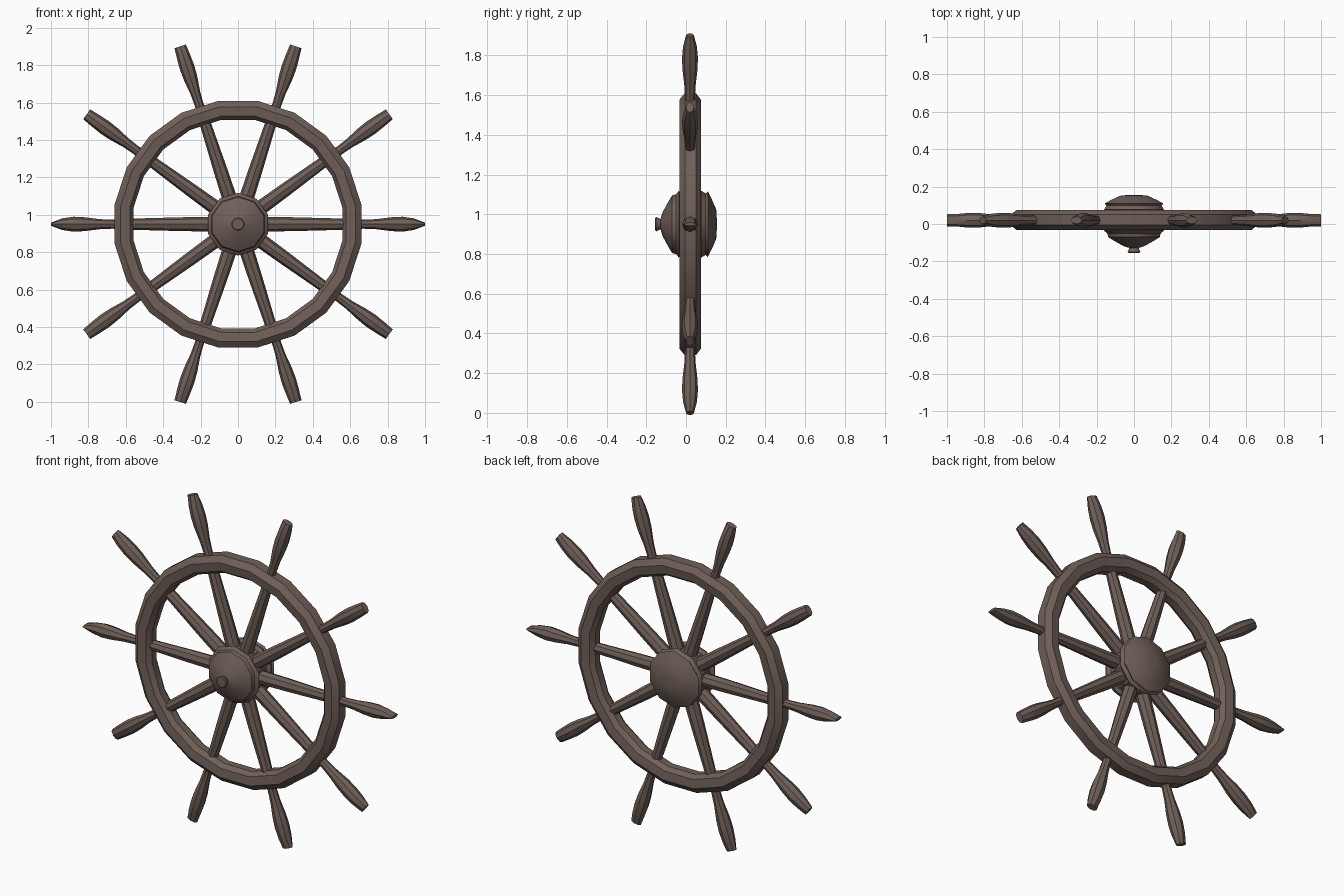
import bpy, bmesh, math
from mathutils import Vector

if "Cube" in bpy.data.objects:
    bpy.data.objects.remove(bpy.data.objects["Cube"])

CZ, CY = 0.95, 0.02   # wheel centre height, spoke plane depth

wood = bpy.data.materials.new("dark_brown_wood")
wood.diffuse_color = (0.16, 0.115, 0.098, 1)
wood.use_nodes = True
wood.node_tree.nodes["Principled BSDF"].inputs["Base Color"].default_value = wood.diffuse_color


def make(name, rings, close_loop=False, angle=35):
    """Bridge a list of equal-sized vertex rings into one object."""
    bm = bmesh.new()
    vr = [[bm.verts.new(p) for p in r] for r in rings]
    n = len(vr[0])
    count = len(vr) if close_loop else len(vr) - 1
    for i in range(count):
        a, b = vr[i], vr[(i + 1) % len(vr)]
        for j in range(n):
            k = (j + 1) % n
            bm.faces.new((a[j], a[k], b[k], b[j]))
    if not close_loop:
        bm.faces.new(vr[0])
        bm.faces.new(vr[-1])
    bmesh.ops.recalc_face_normals(bm, faces=bm.faces)
    me = bpy.data.meshes.new(name)
    bm.to_mesh(me)
    bm.free()
    me.materials.append(wood)
    ob = bpy.data.objects.new(name, me)
    bpy.context.collection.objects.link(ob)
    bpy.ops.object.select_all(action='DESELECT')
    ob.select_set(True)
    bpy.context.view_layer.objects.active = ob
    bpy.ops.object.shade_smooth_by_angle(angle=math.radians(angle))
    return ob


def polar(r, y, a):
    return Vector((r * math.cos(a), y, CZ + r * math.sin(a)))


# Rim: chamfered section swept round 20 segments
section = [(0.565, 0.0), (0.565, 0.042), (0.585, 0.068), (0.635, 0.075),
           (0.668, 0.05), (0.668, -0.006), (0.635, -0.033), (0.585, -0.027)]
make("rim", [[polar(r, y, math.tau * (i + 0.5) / 20) for r, y in section]
             for i in range(20)], close_loop=True)

# Hub: lathed discs with a domed back and a coned front ending in a knob
hub = [(0.03, -0.155), (0.036, -0.15), (0.026, -0.128), (0.06, -0.118),
       (0.115, -0.088), (0.145, -0.07), (0.15, -0.05), (0.168, -0.036),
       (0.15, -0.02), (0.15, 0.06), (0.168, 0.078), (0.155, 0.098),
       (0.165, 0.11), (0.125, 0.13), (0.075, 0.152), (0.03, 0.155)]
make("hub", [[polar(r, y, math.tau * (j + 0.5) / 10) for j in range(10)]
             for r, y in hub])


def spoke(name, a, stations, sides=8):
    """Round bar along the radius; stations are (radius, half tangent, half depth)."""
    out = Vector((math.cos(a), 0, math.sin(a)))
    tan = Vector((-math.sin(a), 0, math.cos(a)))
    rings = []
    for r, ht, hy in stations:
        c = Vector((0, CY, CZ)) + out * r
        rings.append([c + tan * ht * math.cos(math.tau * j / sides)
                      + Vector((0, hy * math.sin(math.tau * j / sides), 0))
                      for j in range(sides)])
    make(name, rings)


# Spokes and handles, ten around; level pair ends in a chisel edge across depth
inner = [(0.1, 0.04, 0.04), (0.3, 0.037, 0.037), (0.6, 0.029, 0.029)]
for i in range(10):
    a = math.tau * i / 10
    spoke(f"spoke_{i}", a, inner)
    if i % 5 == 0:
        end = [(0.94, 0.031, 0.034), (1.0, 0.008, 0.032)]
    else:
        end = [(0.94, 0.037, 0.035), (1.0, 0.032, 0.02)]
    spoke(f"handle_{i}", a, [(0.62, 0.03, 0.03), (0.67, 0.024, 0.025),
                             (0.74, 0.027, 0.029), (0.82, 0.037, 0.038),
                             (0.88, 0.04, 0.04)] + end)
